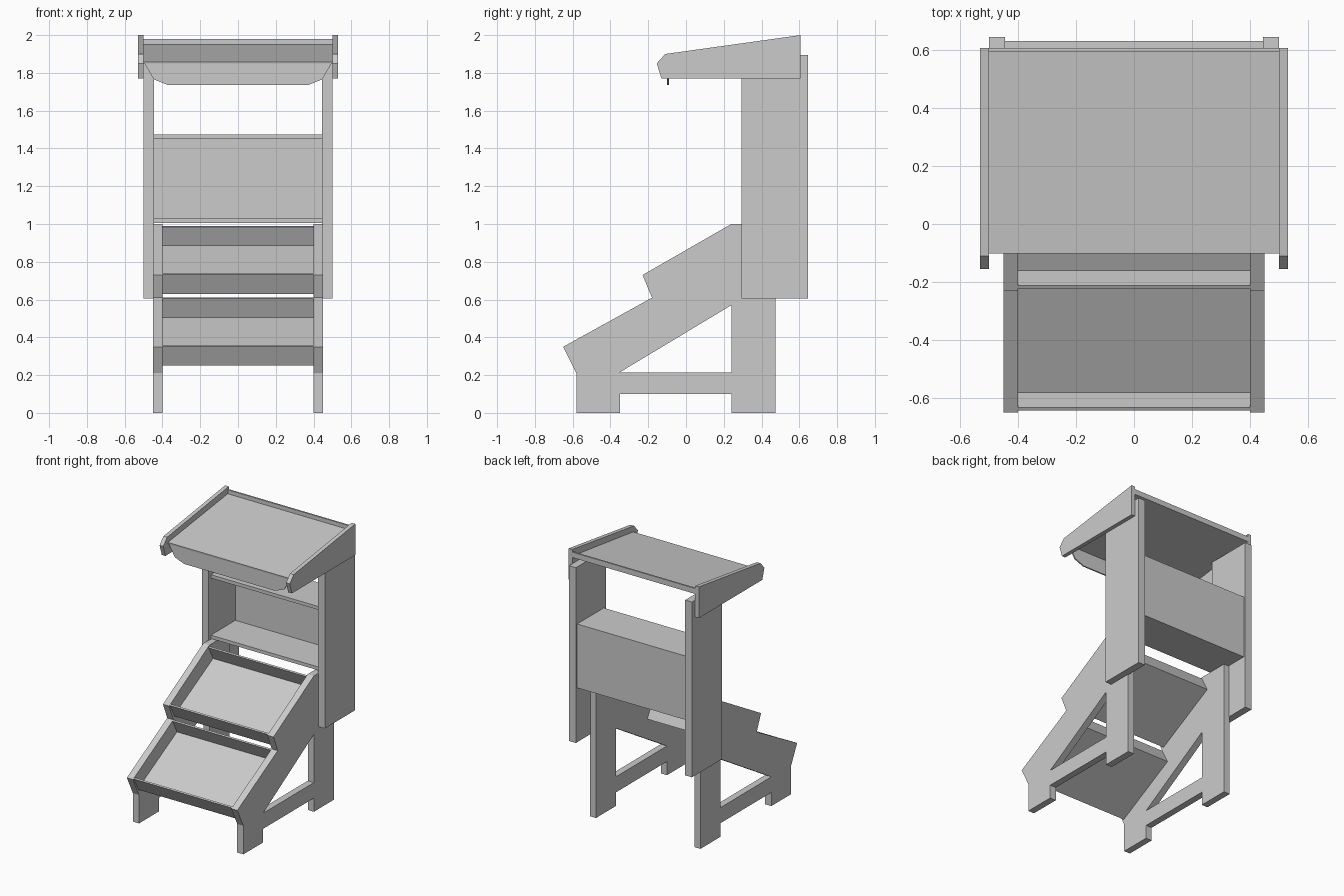
import bpy, bmesh
from mathutils import Vector

if "Cube" in bpy.data.objects:
    bpy.data.objects.remove(bpy.data.objects["Cube"])


def finish(name, bm):
    bmesh.ops.recalc_face_normals(bm, faces=bm.faces)
    me = bpy.data.meshes.new(name)
    bm.to_mesh(me)
    bm.free()
    ob = bpy.data.objects.new(name, me)
    bpy.context.collection.objects.link(ob)
    return ob


def extrude_x(name, profile, x0, x1):
    """Prism from a (y, z) outline between two x positions."""
    bm = bmesh.new()
    f = bm.faces.new([bm.verts.new((x0, y, z)) for y, z in profile])
    r = bmesh.ops.extrude_face_region(bm, geom=[f])
    vs = [v for v in r["geom"] if isinstance(v, bmesh.types.BMVert)]
    bmesh.ops.translate(bm, verts=vs, vec=(x1 - x0, 0, 0))
    return finish(name, bm)


def pair(name, profile, x0, x1):
    """Part plus its mirror image across x = 0."""
    ob = extrude_x(name, profile, x0, x1)
    ob.modifiers.new("mirror", "MIRROR")
    return ob


def sheet(name, path, half, t):
    """Bent sheet: outer (y, z) path thickened to its left with mitred corners."""
    p = [Vector(q) for q in path]
    inner = []
    for i, v in enumerate(p):
        d = [(p[j + 1] - p[j]).normalized() for j in (i - 1, i) if 0 <= j < len(p) - 1]
        n = [Vector((-e.y, e.x)) for e in d]
        m = sum(n, Vector((0, 0))).normalized()
        inner.append(v + m * t / m.dot(n[0]))
    return extrude_x(name, [tuple(v) for v in p + inner[::-1]], -half, half)


# Stepped side frames with a triangular opening
frame = pair("side_frame", [
    (-0.58, 0), (-0.35, 0), (-0.35, 0.10), (0.24, 0.10), (0.24, 0), (0.475, 0),
    (0.475, 1.0), (0.24, 1.0), (-0.23, 0.73), (-0.18, 0.61), (-0.65, 0.35),
    (-0.58, 0.21)], 0.40, 0.45)
cut = extrude_x("opening_cutter", [(-0.35, 0.215), (0.24, 0.215), (0.24, 0.57)], 0.3, 0.6)
cut.hide_render = True
cut.hide_viewport = True
b = frame.modifiers.new("opening", "BOOLEAN")
b.object = cut
b.solver = "EXACT"
frame.modifiers.move(1, 0)

# Two sloping trays with front and rear lips
for name, dy, dz in (("lower_tray", 0, 0), ("upper_tray", 0.42, 0.38)):
    sheet(name, [(y + dy, z + dz) for y, z in
                 ((-0.643, 0.352), (-0.585, 0.25), (-0.122, 0.5), (-0.18, 0.61))],
          0.40, 0.012)

# Rear uprights
pair("upright", [(0.295, 0.605), (0.645, 0.605), (0.645, 1.895), (0.295, 1.895)], 0.445, 0.50)

# Back shelf box, open at the front
sheet("back_shelf", [(0.32, 1.005), (0.63, 1.005), (0.63, 1.475), (0.32, 1.475)], 0.447, 0.025)

# Canopy: side boards, sloping roof with rear lip, hanging front valance
pair("canopy_side", [(0.607, 2.0), (0.607, 1.77), (-0.13, 1.77), (-0.155, 1.85), (-0.11, 1.9)],
     0.50, 0.53)
sheet("canopy_roof", [(-0.10, 1.847), (0.607, 1.94), (0.607, 1.98)], 0.50, 0.012)
bm = bmesh.new()
half = [(0.495, 1.85), (0.445, 1.765), (0.37, 1.735)]
outline = half + [(-x, z) for x, z in half[::-1]]
f = bm.faces.new([bm.verts.new((x, -0.10, z)) for x, z in outline])
r = bmesh.ops.extrude_face_region(bm, geom=[f])
bmesh.ops.translate(bm, verts=[v for v in r["geom"] if isinstance(v, bmesh.types.BMVert)],
                    vec=(0, 0.01, 0))
finish("front_valance", bm)
